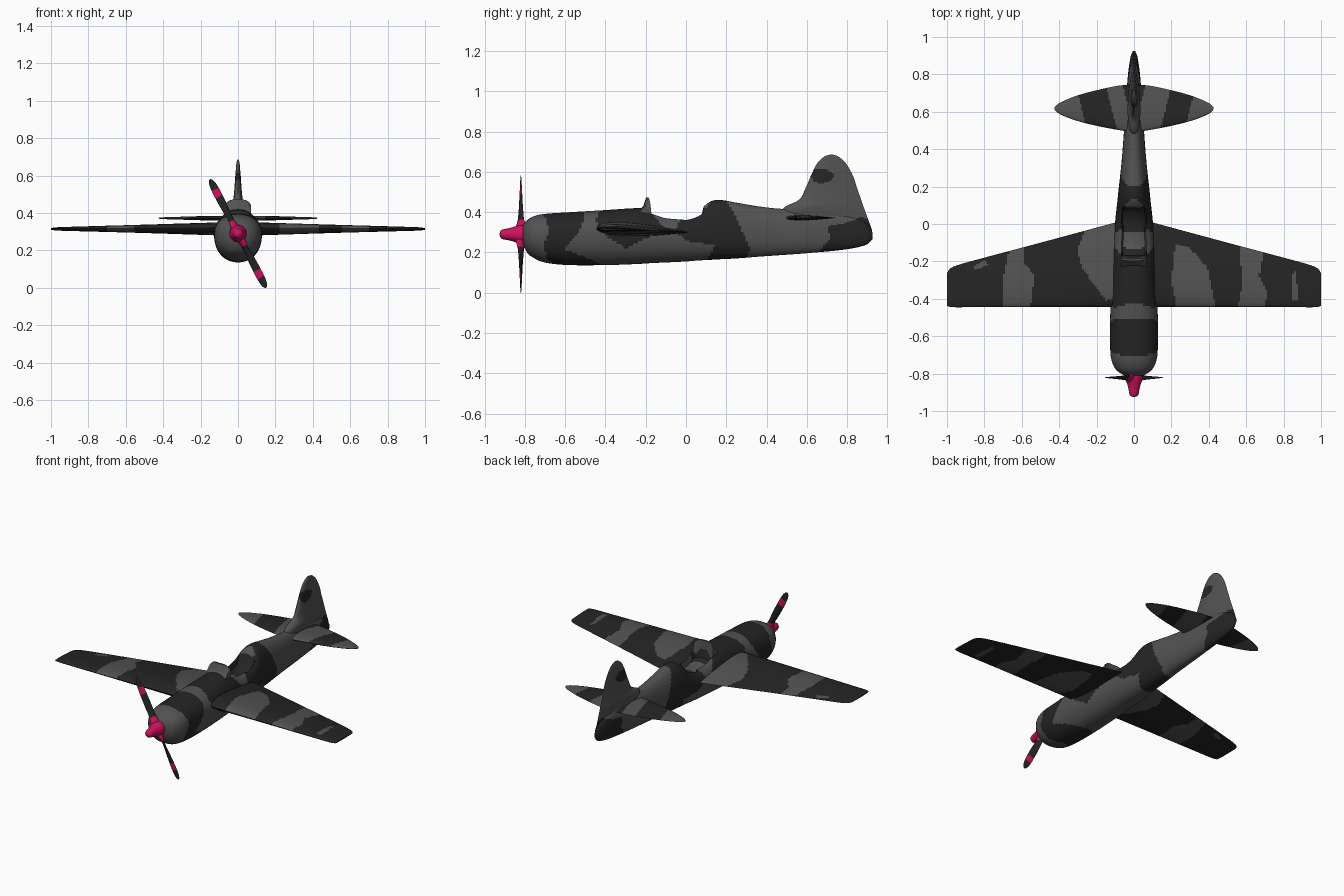
import bpy, bmesh, math

if "Cube" in bpy.data.objects:
    bpy.data.objects.remove(bpy.data.objects["Cube"])

def material(name, rgb):
    m = bpy.data.materials.new(name)
    m.diffuse_color = (*rgb, 1)
    m.use_nodes = True
    m.node_tree.nodes["Principled BSDF"].inputs["Base Color"].default_value = m.diffuse_color
    return m

LIGHT = material("light grey", (0.085, 0.085, 0.085))
DARK = material("dark grey", (0.018, 0.018, 0.018))
PINK = material("magenta", (0.60, 0.006, 0.11))

def curve(table, t):
    """Smooth interpolation of table rows (key, values...)."""
    n = len(table)
    if t <= table[0][0]:
        return table[0][1:]
    if t >= table[-1][0]:
        return table[-1][1:]
    i = max(k for k in range(n - 1) if table[k][0] <= t)
    a, b = table[i], table[i + 1]
    h = b[0] - a[0]
    u = (t - a[0]) / h

    def slope(k, c):
        p, q = table[max(k - 1, 0)], table[min(k + 1, n - 1)]
        return (q[c] - p[c]) / (q[0] - p[0]) * h
    return [(2*u**3 - 3*u*u + 1) * a[c] + (u**3 - 2*u*u + u) * slope(i, c)
            + (3*u*u - 2*u**3) * b[c] + (u**3 - u*u) * slope(i + 1, c)
            for c in range(1, len(a))]

def loft(name, rings, mats, rule=None, angle=50):
    """Skin closed rings, cap both ends, colour faces by rule(centre)."""
    bm = bmesh.new()
    vs = [[bm.verts.new(p) for p in r] for r in rings]
    n = len(rings[0])
    for r0, r1 in zip(vs, vs[1:]):
        for i in range(n):
            bm.faces.new((r0[i], r0[(i + 1) % n], r1[(i + 1) % n], r1[i]))
    bm.faces.new(vs[0])
    bm.faces.new(vs[-1])
    bmesh.ops.recalc_face_normals(bm, faces=bm.faces)
    if rule:
        for f in bm.faces:
            f.material_index = int(rule(f.calc_center_median()))
    me = bpy.data.meshes.new(name)
    bm.to_mesh(me)
    bm.free()
    for m in mats:
        me.materials.append(m)
    ob = bpy.data.objects.new(name, me)
    bpy.context.collection.objects.link(ob)
    bpy.ops.object.select_all(action='DESELECT')
    ob.select_set(True)
    bpy.context.view_layer.objects.active = ob
    bpy.ops.object.shade_smooth_by_angle(angle=math.radians(angle))
    return ob

def inside(poly, x, y):
    hit = False
    for (x0, y0), (x1, y1) in zip(poly, poly[1:] + poly[:1]):
        if (y0 > y) != (y1 > y) and x < x0 + (y - y0) / (y1 - y0) * (x1 - x0):
            hit = not hit
    return hit

def spread(a, b, n):
    return [a + (b - a) * i / (n - 1) for i in range(n)]

def foil(le, te, half, m=30):
    """Aerofoil section as (chord position, thickness offset) pairs."""
    def t(u):
        return half * (2.969*u**.5 - 1.26*u - 3.516*u*u + 2.843*u**3 - 1.016*u**4)
    us = [(1 - math.cos(math.pi * i / m)) / 2 * .5 + i / m * .5 for i in range(m + 1)]
    up = [(le + (te - le) * u, t(u)) for u in us]
    return up + [(y, -w) for y, w in up[-2:0:-1]]

# camouflage patches on the sides, in (y, z)
SIDE_DARK = [
    [(-.726, .45), (-.493, .45), (-.517, .326), (-.567, .266), (-.612, .216), (-.5, .177),
     (-.4, .13), (-.577, .12), (-.687, .16), (-.71, .24), (-.677, .306)],
    [(-.41, .45), (-.2, .45), (-.15, .37), (-.09, .3), (-.18, .28), (-.3, .22), (-.42, .3), (-.45, .36)],
    [(-.005, .42), (.1, .42), (.17, .5), (.234, .4), (.318, .22), (.3, .16), (.095, .14),
     (.144, .24), (.02, .25), (-.055, .3)],
    [(.70, .33), (.79, .345), (.866, .375), (.94, .36), (.94, .26), (.816, .2), (.64, .18), (.716, .27)],
    [(.62, .58), (.63, .61), (.69, .615), (.735, .59), (.72, .555), (.67, .54), (.635, .55)],
]

def side_camo(c):
    return any(inside(p, c.y, c.z) for p in SIDE_DARK)

# fuselage: y, bottom, top, half width
BODY = [(-.81, .245, .335, .05), (-.79, .2, .36, .085), (-.76, .175, .378, .108),
        (-.71, .152, .39, .124), (-.6, .138, .398, .128), (-.4, .137, .41, .125),
        (-.23, .143, .42, .117), (-.17, .147, .412, .114), (-.1, .15, .387, .11),
        (0, .155, .382, .102), (.06, .16, .405, .096), (.12, .163, .452, .089),
        (.17, .166, .46, .084), (.25, .17, .447, .075), (.35, .178, .43, .065),
        (.45, .185, .418, .057), (.6, .196, .41, .047), (.8, .216, .385, .032),
        (.9, .24, .34, .017), (.925, .265, .30, .006)]
rings = []
for y in spread(-.81, .925, 150):
    bot, top, w = curve(BODY, y)
    zc = .285
    ring = []
    for i in range(72):
        a = math.tau * i / 72
        c, s = math.cos(a), math.sin(a)
        x = w * math.copysign(abs(c) ** .92, c)
        z = zc + (top - zc if s > 0 else zc - bot) * math.copysign(abs(s) ** .92, s)
        # sunken cockpit well
        if s > 0 and abs(x) < .062 and -.17 < y < .08:
            z -= .045
        ring.append((x, y, z))
    rings.append(ring)
loft("fuselage", rings, [LIGHT, DARK], side_camo)

# windscreen
loft("windscreen", [[(x, -.24 + 2 * x * x, .40), (x, -.212 + 2 * x * x, .43),
                     (x, -.198 + 2 * x * x, .472 - .03 * (x / .07) ** 4),
                     (x, -.187 + 2 * x * x, .472 - .03 * (x / .07) ** 4),
                     (x, -.18 + 2 * x * x, .38)] for x in spread(-.07, .07, 17)], [LIGHT])

# main wing: span, leading edge, trailing edge, half thickness
WING = [(0, -.445, .035, .036), (.1, -.445, .008, .034), (.5, -.445, -.1, .022),
        (.9, -.445, -.207, .011), (.96, -.445, -.226, .009), (.985, -.443, -.24, .007),
        (1, -.437, -.262, .004)]
WING_LIGHT = [
    [(-.66, -.1), (-.59, -.1), (-.59, -.21), (-.53, -.27), (-.555, -.46), (-.7, -.46), (-.705, -.32)],
    [(-.3, -.13), (-.26, -.03), (-.1, .04), (-.1, -.4), (-.15, -.41), (-.24, -.29), (-.29, -.21)],
    [(-.86, -.23), (-.8, -.19), (-.78, -.22), (-.86, -.25)],
    [(.22, -.11), (.3, -.13), (.39, -.23), (.44, -.46), (.23, -.46), (.2, -.3)],
    [(.55, -.46), (.58, -.33), (.57, -.2), (.57, -.1), (.7, -.1), (.67, -.28), (.71, -.36), (.7, -.46)],
    [(.84, -.27), (.87, -.25), (.875, -.41), (.84, -.41)],
]
rings = []
for x in spread(-1, 1, 181):
    le, te, h = curve(WING, abs(x))
    rings.append([(x, y, .312 - .05 * (y + .25) * (1 - .6 * abs(x)) + w) for y, w in foil(le, te, h, 36)])
loft("main_wing", rings, [DARK, LIGHT],
     lambda c: any(inside(p, c.x, c.y) for p in WING_LIGHT))

# tailplane
TAIL = [(0, .49, .745, .014), (.08, .502, .74, .013), (.2, .525, .715, .011), (.3, .55, .688, .008),
        (.37, .575, .661, .006), (.41, .596, .64, .004), (.425, .613, .624, .002)]
rings = []
for x in spread(-.425, .425, 101):
    le, te, h = curve(TAIL, abs(x))
    rings.append([(x, y, .372 + w) for y, w in foil(le, te, h, 24)])

def tail_camo(c):
    s = c.x + .25 * (c.y - .62) * (1 if c.x < 0 else -1)
    return -.28 < s < -.12 or .17 < s < .30 or abs(s) < .03
loft("tailplane", rings, [LIGHT, DARK], tail_camo)

# tail fin and rudder: height, leading edge, trailing edge, half thickness
FIN = [(.26, .50, .918, .012), (.30, .49, .925, .018), (.37, .46, .902, .028), (.425, .49, .882, .034),
       (.46, .56, .87, .027), (.52, .594, .849, .02), (.58, .62, .829, .016), (.64, .65, .795, .011),
       (.67, .678, .765, .008), (.682, .70, .745, .005), (.686, .716, .728, .003)]
rings = []
for z in spread(.26, .686, 60):
    le, te, h = curve(FIN, z)
    rings.append([(w, y, z) for y, w in foil(le, te, h, 40)])
loft("tail_fin", rings, [LIGHT, DARK], side_camo)

# spinner
HUB = .29
SPIN = [(-.925, .004), (-.922, .016), (-.91, .024), (-.885, .029), (-.86, .035), (-.835, .043), (-.8, .046)]
loft("spinner", [[(curve(SPIN, y)[0] * math.cos(math.tau * i / 32), y,
                   HUB + curve(SPIN, y)[0] * math.sin(math.tau * i / 32)) for i in range(32)]
                 for y in spread(-.925, -.8, 30)], [PINK])

# propeller blades: radius, half chord, half thickness, twist in degrees
BLADE = [(.01, .03, .022, 60), (.05, .026, .016, 55), (.085, .02, .008, 45), (.14, .021, .005, 28),
         (.22, .022, .004, 15), (.28, .02, .003, 8), (.315, .013, .002, 5), (.326, .004, .001, 5)]
dx, dz = -.15 / .3265, .29 / .3265
for name, s in (("propeller_blade_upper", 1), ("propeller_blade_lower", -1)):
    rings = []
    for r in spread(.01, .326, 64):
        c, t, tw = curve(BLADE, r)
        tw = math.radians(tw)
        ring = []
        for i in range(16):
            a = math.tau * i / 16
            p, q = c * math.cos(a), t * math.sin(a)
            side = p * math.cos(tw) - q * math.sin(tw)
            depth = p * math.sin(tw) + q * math.cos(tw)
            ring.append((s * (r * dx + side * dz), -.82 + depth, HUB + s * (r * dz - side * dx)))
        rings.append(ring)

    def band(c):
        r = math.hypot(c.x, c.z - HUB)
        return r < .075 or .222 < r < .265
    loft(name, rings, [DARK, PINK], band)
